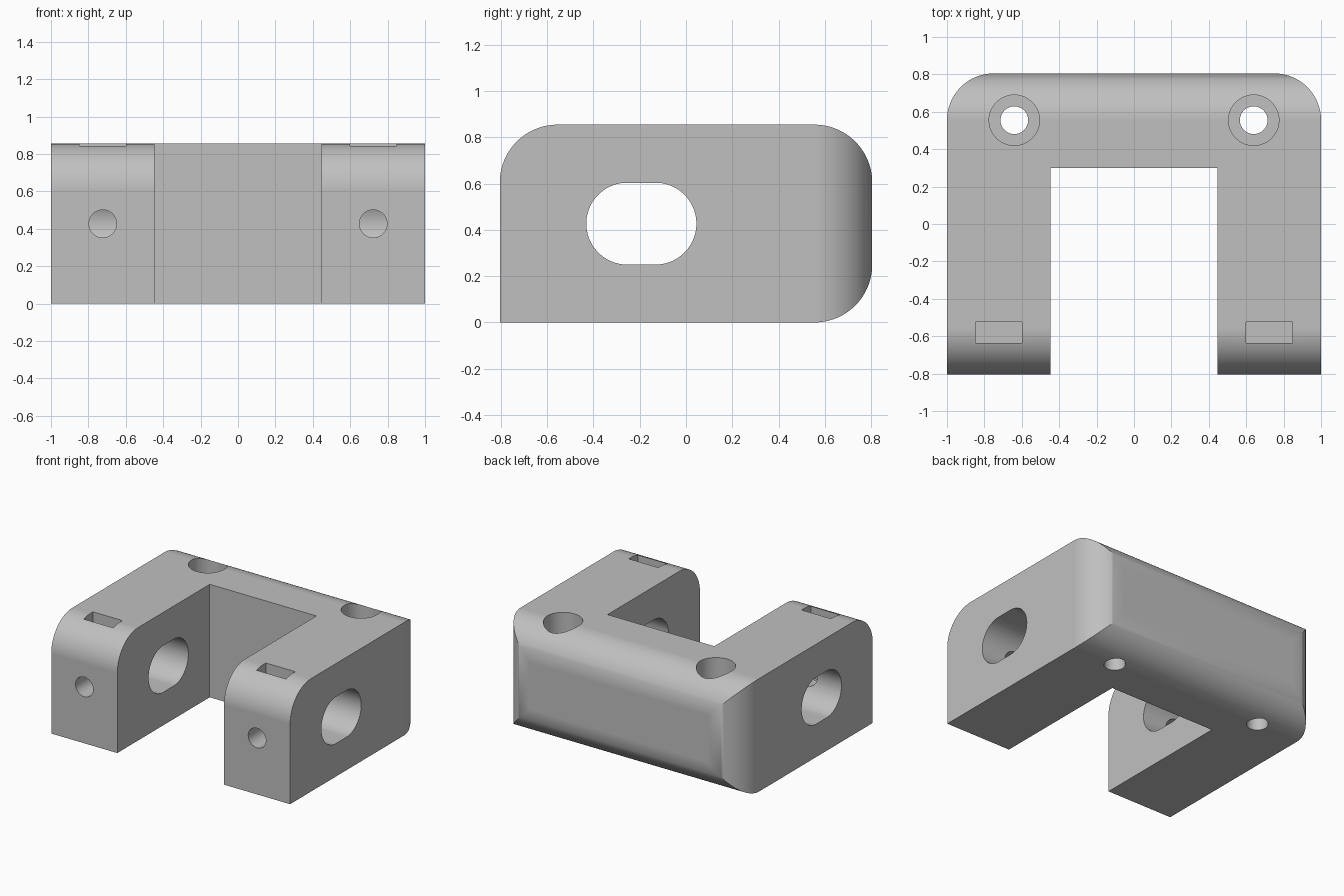
import bpy, bmesh
from math import sin, cos, pi, radians
from mathutils import Vector

if "Cube" in bpy.data.objects:
    bpy.data.objects.remove(bpy.data.objects["Cube"], do_unlink=True)

W, D, H = 1.0, 0.805, 0.855      # half width, half depth, height
GAP_X, GAP_Y = 0.447, 0.30       # opening between the arms
ROUND = 0.25


def prism(name, outline, push, rounded=None):
    """Extrude a closed 3D outline along push; round the edges picked by a rule."""
    bm = bmesh.new()
    face = bm.faces.new([bm.verts.new(p) for p in outline])
    new = bmesh.ops.extrude_face_region(bm, geom=[face])["geom"]
    bmesh.ops.translate(bm, vec=Vector(push),
                        verts=[g for g in new if isinstance(g, bmesh.types.BMVert)])
    if rounded:
        edges = [e for e in bm.edges if rounded(*[v.co for v in e.verts])]
        bmesh.ops.bevel(bm, geom=edges, offset=ROUND, segments=24, profile=0.5,
                        affect='EDGES', clamp_overlap=False)
    bmesh.ops.recalc_face_normals(bm, faces=bm.faces)
    mesh = bpy.data.meshes.new(name)
    bm.to_mesh(mesh)
    bm.free()
    obj = bpy.data.objects.new(name, mesh)
    bpy.context.collection.objects.link(obj)
    return obj


def ring(center, u, v, radius, stretch=0.0, steps=64):
    """Circle, or a slot when stretched along u."""
    c, u, v = Vector(center), Vector(u), Vector(v)
    angles = [2 * pi * (i + 0.5) / steps for i in range(steps)]
    return [c + u * (radius * cos(a) + (stretch if cos(a) > 0 else -stretch))
            + v * radius * sin(a) for a in angles]


X, Y, Z = Vector((1, 0, 0)), Vector((0, 1, 0)), Vector((0, 0, 1))


def round_edge(a, b):
    back_corner = all(abs(p.x) > W - 0.01 and p.y > D - 0.01 for p in (a, b))
    front_top = all(p.y < -D + 0.01 and p.z > H - 0.01 for p in (a, b))
    return back_corner or front_top


# U-shaped bracket body
plan = [(-W, -D), (-GAP_X, -D), (-GAP_X, GAP_Y), (GAP_X, GAP_Y),
        (GAP_X, -D), (W, -D), (W, D), (-W, D)]
body = prism("bracket_body", [(x, y, 0) for x, y in plan], Z * H, round_edge)

# Slot across both arms
cutters = [prism("slot_cutter", ring((-1.2, -0.193, 0.427), Y, Z, 0.177, 0.061), X * 2.4)]

for s in (-1, 1):
    # Mounting hole with a wide recess for the screw head
    cutters.append(prism("mount_hole_cutter", ring((s * 0.64, 0.555, -0.1), X, Y, 0.074), Z * 1.2))
    cutters.append(prism("head_recess_cutter", ring((s * 0.64, 0.555, 0.36), X, Y, 0.135), Z))
    # Screw hole from the front into the slot
    cutters.append(prism("screw_hole_cutter", ring((s * 0.723, -1, 0.427), X, Z, 0.074), Y * 0.8))
    # Nut pocket open at the top
    nut = [(s * x, y, 0.30) for x, y in
           ((0.6, -0.635), (0.847, -0.635), (0.847, -0.525), (0.6, -0.525))]
    cutters.append(prism("nut_pocket_cutter", nut, Z))

# Cut every opening, then drop the cutters
bpy.ops.object.select_all(action='DESELECT')
body.select_set(True)
bpy.context.view_layer.objects.active = body
for cutter in cutters:
    cutter.hide_render = True
    cut = body.modifiers.new("cut", 'BOOLEAN')
    cut.operation, cut.solver, cut.object = 'DIFFERENCE', 'EXACT', cutter
    bpy.ops.object.modifier_apply(modifier=cut.name)
    bpy.data.objects.remove(cutter, do_unlink=True)

# Single grey finish
grey = bpy.data.materials.new("silver_grey")
grey.use_nodes = True
color = (0.527, 0.527, 0.527, 1)
grey.diffuse_color = color
grey.node_tree.nodes["Principled BSDF"].inputs["Base Color"].default_value = color
body.data.materials.clear()
body.data.materials.append(grey)

# Smooth curves, crisp edges, flat faces kept flat
bpy.ops.object.shade_smooth_by_angle(angle=radians(30))
weighted = body.modifiers.new("flat_faces", 'WEIGHTED_NORMAL')
weighted.keep_sharp = True
